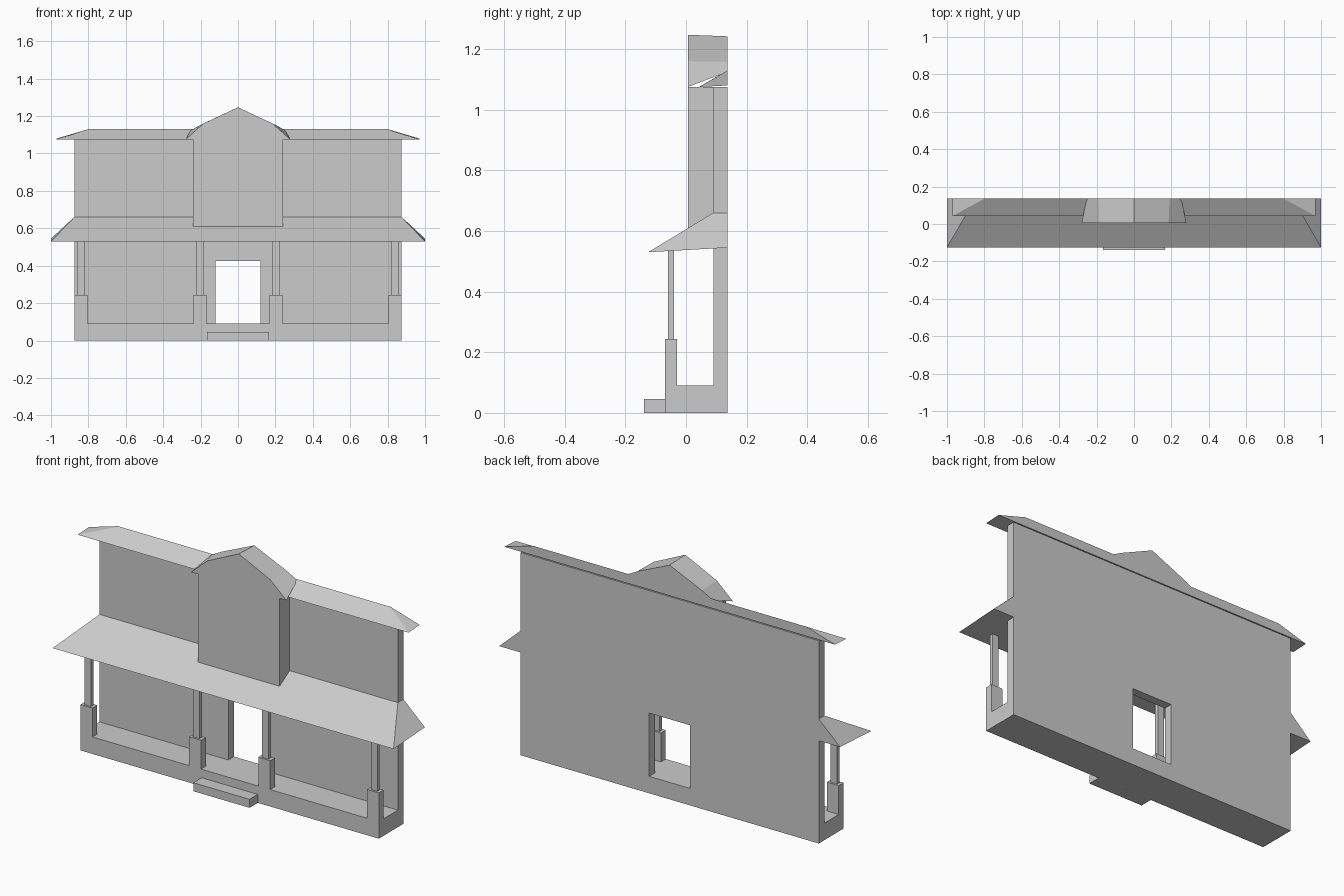
import bpy
import bmesh

cube = bpy.data.objects.get("Cube")
if cube:
    bpy.data.objects.remove(cube)

GREY = (0.6, 0.6, 0.6, 1.0)
mat = bpy.data.materials.new("plain grey")
mat.use_nodes = True
mat.diffuse_color = GREY
mat.node_tree.nodes["Principled BSDF"].inputs["Base Color"].default_value = GREY

BACK = 0.137          # rear plane of the facade
WALL = 0.09           # front plane of the main wall
PORCH = -0.07         # front plane of the porch
SIDE = 0.875          # half width of the house
FLOOR = 0.09          # porch floor height


def loft(name, front, rear):
    """Solid between two matching outlines, each a list of 3D points."""
    bm = bmesh.new()
    a = [bm.verts.new(p) for p in front]
    b = [bm.verts.new(p) for p in rear]
    bm.faces.new(a)
    bm.faces.new(b[::-1])
    for i in range(len(a)):
        j = (i + 1) % len(a)
        bm.faces.new((a[j], a[i], b[i], b[j]))
    bmesh.ops.remove_doubles(bm, verts=bm.verts, dist=1e-5)
    bmesh.ops.recalc_face_normals(bm, faces=bm.faces)
    mesh = bpy.data.meshes.new(name)
    bm.to_mesh(mesh)
    bm.free()
    mesh.materials.append(mat)
    obj = bpy.data.objects.new(name, mesh)
    bpy.context.collection.objects.link(obj)
    return obj


def extrude(name, outline, y0, y1):
    """Extrude an (x, z) outline along y."""
    return loft(name, [(x, y0, z) for x, z in outline], [(x, y1, z) for x, z in outline])


def box(name, x0, x1, y0, y1, z0, z1):
    return extrude(name, [(x0, z0), (x1, z0), (x1, z1), (x0, z1)], y0, y1)


def mirrored(half):
    """Complete a right-hand (x, z) profile that starts on the centre line."""
    return half + [(-x, z) for x, z in reversed(half) if x > 0]


# Main wall with the doorway notched out of its lower edge
wall = mirrored([(0, 0.425), (0.12, 0.425), (0.12, FLOOR), (SIDE, FLOOR), (SIDE, 1.075)])
extrude("main_wall", wall, WALL, BACK)

# Porch floor and entrance step
box("porch_base", -SIDE, SIDE, PORCH, BACK, 0, FLOOR)
box("entrance_step", -0.165, 0.165, -0.139, PORCH, 0, 0.045)

# Porch pedestals and posts
for side, s in (("left", 1), ("right", -1)):
    for place, x0, x1 in (("outer", 0.805, SIDE), ("inner", 0.168, 0.238)):
        a, b = sorted((s * x0, s * x1))
        mid = (a + b) / 2
        box(f"{side}_{place}_pedestal", a, b, PORCH, -0.03, FLOOR, 0.243)
        box(f"{side}_{place}_post", mid - 0.019, mid + 0.019, -0.06, -0.04, 0.243, 0.545)

# Hipped porch roof: eave outline lofted up to the wall line
EAVE = -0.125
loft("porch_roof",
     [(-1, EAVE, 0.53), (1, EAVE, 0.53), (1, BACK, 0.545), (-1, BACK, 0.545)],
     [(-SIDE, WALL, 0.66), (SIDE, WALL, 0.66), (SIDE, BACK, 0.66), (-SIDE, BACK, 0.66)])

# Hipped upper roof rising to a ridge at the rear
loft("upper_roof",
     [(-0.97, 0.043, 1.075), (0.97, 0.043, 1.075), (0.97, BACK, 1.08), (-0.97, BACK, 1.08)],
     [(-0.8, BACK - 0.002, 1.128), (0.8, BACK - 0.002, 1.128),
      (0.8, BACK, 1.13), (-0.8, BACK, 1.13)])

# Projecting central bay and its flared gable roof
box("central_bay", -0.24, 0.24, 0.006, WALL, 0.605, 1.075)
gable_front = mirrored([(0, 1.247), (0.185, 1.16), (0.28, 1.075)])
gable_rear = mirrored([(0, 1.242), (0.19, 1.158), (0.252, 1.125)])
loft("gable_roof",
     [(x, 0.006, z) for x, z in gable_front],
     [(x, BACK, z) for x, z in gable_rear])
